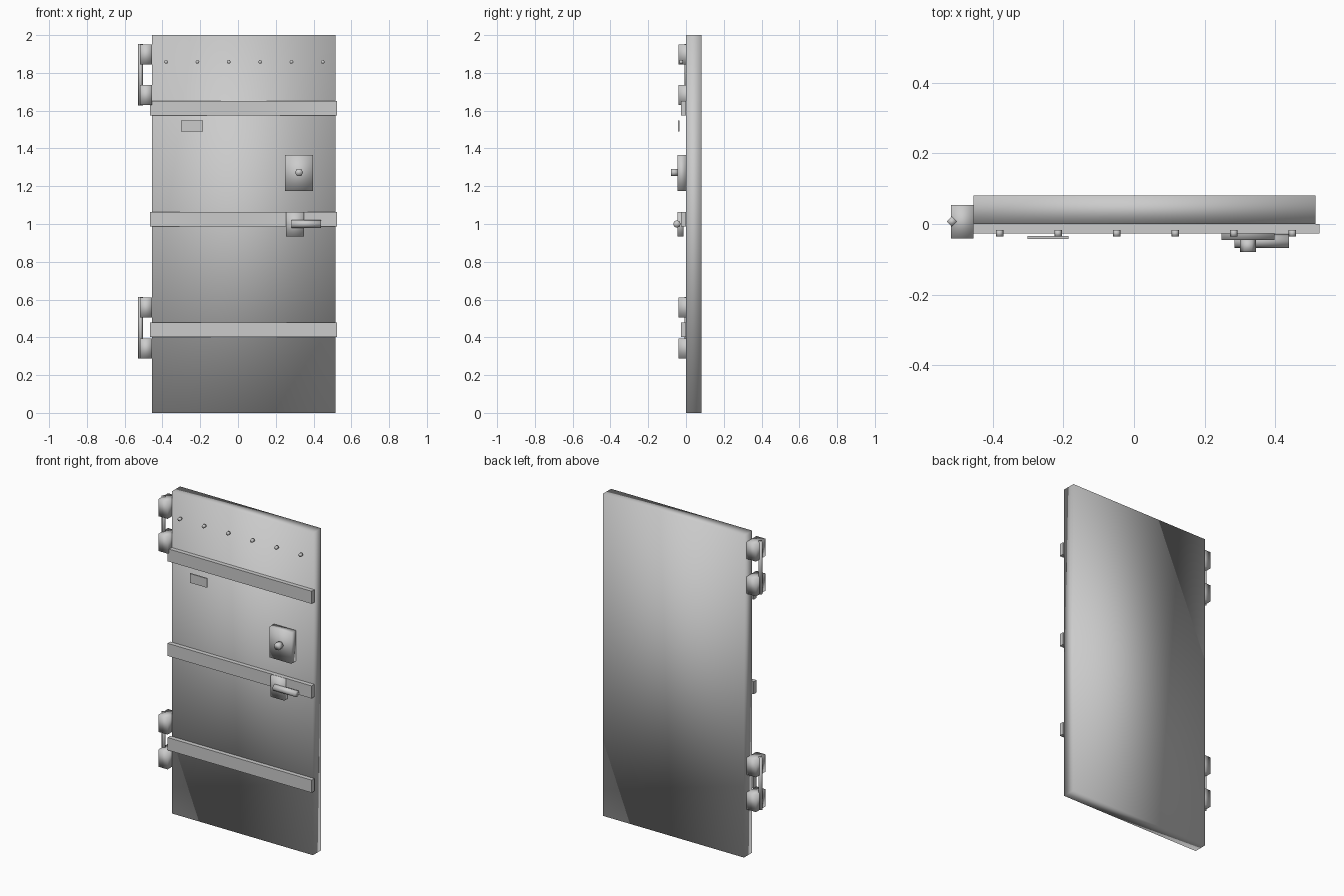
import bpy, math

if "Cube" in bpy.data.objects:
    bpy.data.objects.remove(bpy.data.objects["Cube"])


def box(name, x, y, z, smooth=False):
    bpy.ops.mesh.primitive_cube_add(
        size=1, location=((x[0] + x[1]) / 2, (y[0] + y[1]) / 2, (z[0] + z[1]) / 2))
    ob = bpy.context.object
    ob.name = name
    ob.scale = (x[1] - x[0], y[1] - y[0], z[1] - z[0])
    bpy.ops.object.transform_apply(location=False, rotation=False, scale=True)
    if smooth:
        bpy.ops.object.shade_smooth()
    return ob


def rod(name, centre, radius, length, sides, rotation):
    bpy.ops.mesh.primitive_cylinder_add(
        vertices=sides, radius=radius, depth=length, location=centre, rotation=rotation)
    ob = bpy.context.object
    ob.name = name
    bpy.ops.object.shade_smooth()
    return ob


ALONG_X = (0, math.pi / 2, 0)
ALONG_Y = (math.pi / 2, math.pi / 6, 0)

# Door slab, softly shaded
box("door_slab", (-0.455, 0.515), (0, 0.081), (0, 2), True)

# Three horizontal straps
for z in (0.44, 1.025, 1.613):
    box("strap", (-0.465, 0.525), (-0.027, 0), (z - 0.039, z + 0.039))

# Hinges: two knuckle blocks and a pin each
for z in (0.45, 1.79):
    for s in (-1, 1):
        c = z + s * 0.108
        box("hinge_block", (-0.519, -0.455), (-0.041, 0.054), (c - 0.053, c + 0.053), True)
    rod("hinge_pin", (-0.516, 0.007, z), 0.014, 0.325, 4, (0, 0, 0))

# Row of rivets near the top
for i in range(6):
    rod("rivet", (-0.381 + i * 0.166, -0.026, 1.858), 0.0105, 0.018, 6, ALONG_Y)

# Small name plate
box("label_plate", (-0.302, -0.185), (-0.042, -0.034), (1.49, 1.547))

# Lock plate with knob
box("lock_plate", (0.248, 0.398), (-0.046, 0), (1.175, 1.365), True)
rod("lock_knob", (0.323, -0.062, 1.273), 0.022, 0.036, 6, ALONG_Y)

# Handle plate with lever
box("handle_plate", (0.255, 0.35), (-0.046, -0.012), (0.933, 1.063), True)
rod("handle_lever", (0.362, -0.048, 1.0), 0.02, 0.155, 8, ALONG_X)
